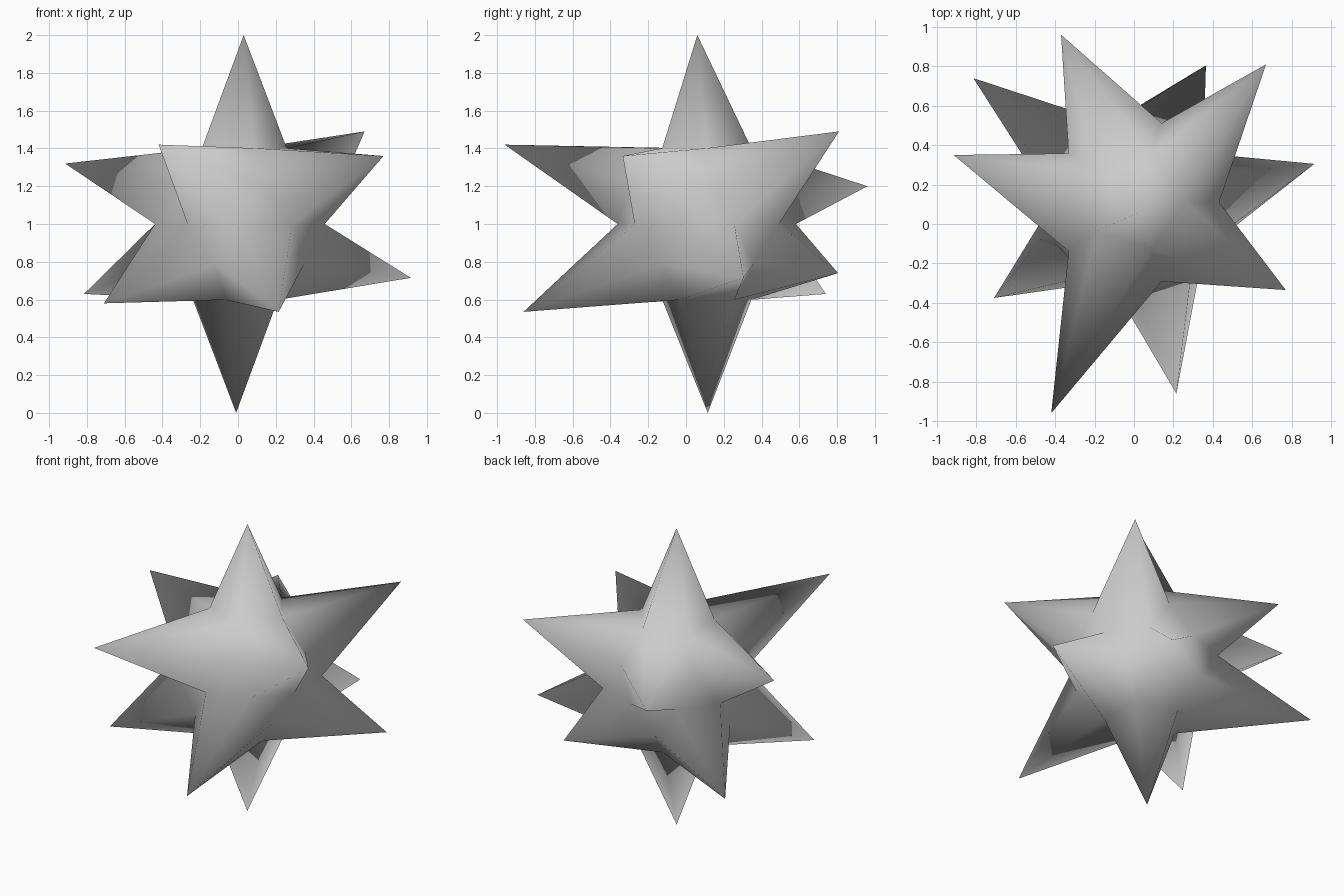
import bpy
import bmesh
from mathutils import Vector

cube = bpy.data.objects.get("Cube")
if cube:
    bpy.data.objects.remove(cube, do_unlink=True)

CENTRE = Vector((0.01, 0.11, 1.0))
CORE_RADIUS = 0.472

# Spike tips: two poles, upper ring, lower ring
TIPS = [
    (0.03, 0.06, 2.0), (-0.01, 0.115, 0.0),
    (-0.42, -0.96, 1.42), (0.77, -0.335, 1.36), (0.67, 0.81, 1.49),
    (-0.37, 0.96, 1.20), (-0.915, 0.35, 1.32),
    (0.915, 0.305, 0.715), (0.365, 0.805, 0.74), (-0.815, 0.74, 0.63),
    (-0.71, -0.375, 0.58), (0.215, -0.86, 0.535),
]

# Core
bm = bmesh.new()
bmesh.ops.create_icosphere(bm, subdivisions=2, radius=CORE_RADIUS)


def can_be_spike(vert):
    """Poles and the edge midpoints of the two rings grow into spikes."""
    height = abs(vert.co.z) / CORE_RADIUS
    return height > 0.95 or 0.5 < height < 0.6


# Pull the core vertex nearest each tip's direction out to the tip
free = [v for v in bm.verts if can_be_spike(v)]
for tip in TIPS:
    offset = Vector(tip) - CENTRE
    vert = max(free, key=lambda v: v.co.normalized().dot(offset.normalized()))
    free.remove(vert)
    vert.co = offset

bmesh.ops.translate(bm, vec=CENTRE, verts=bm.verts)
bmesh.ops.recalc_face_normals(bm, faces=bm.faces)

# Soft shading runs across every edge
for face in bm.faces:
    face.smooth = True

mesh = bpy.data.meshes.new("spiky_star")
bm.to_mesh(mesh)
bm.free()
star = bpy.data.objects.new("spiky_star", mesh)
bpy.context.collection.objects.link(star)

# Single plain grey
grey = bpy.data.materials.new("light_grey")
grey.use_nodes = True
colour = (0.6, 0.6, 0.6, 1.0)
grey.diffuse_color = colour
grey.node_tree.nodes["Principled BSDF"].inputs["Base Color"].default_value = colour
mesh.materials.append(grey)
